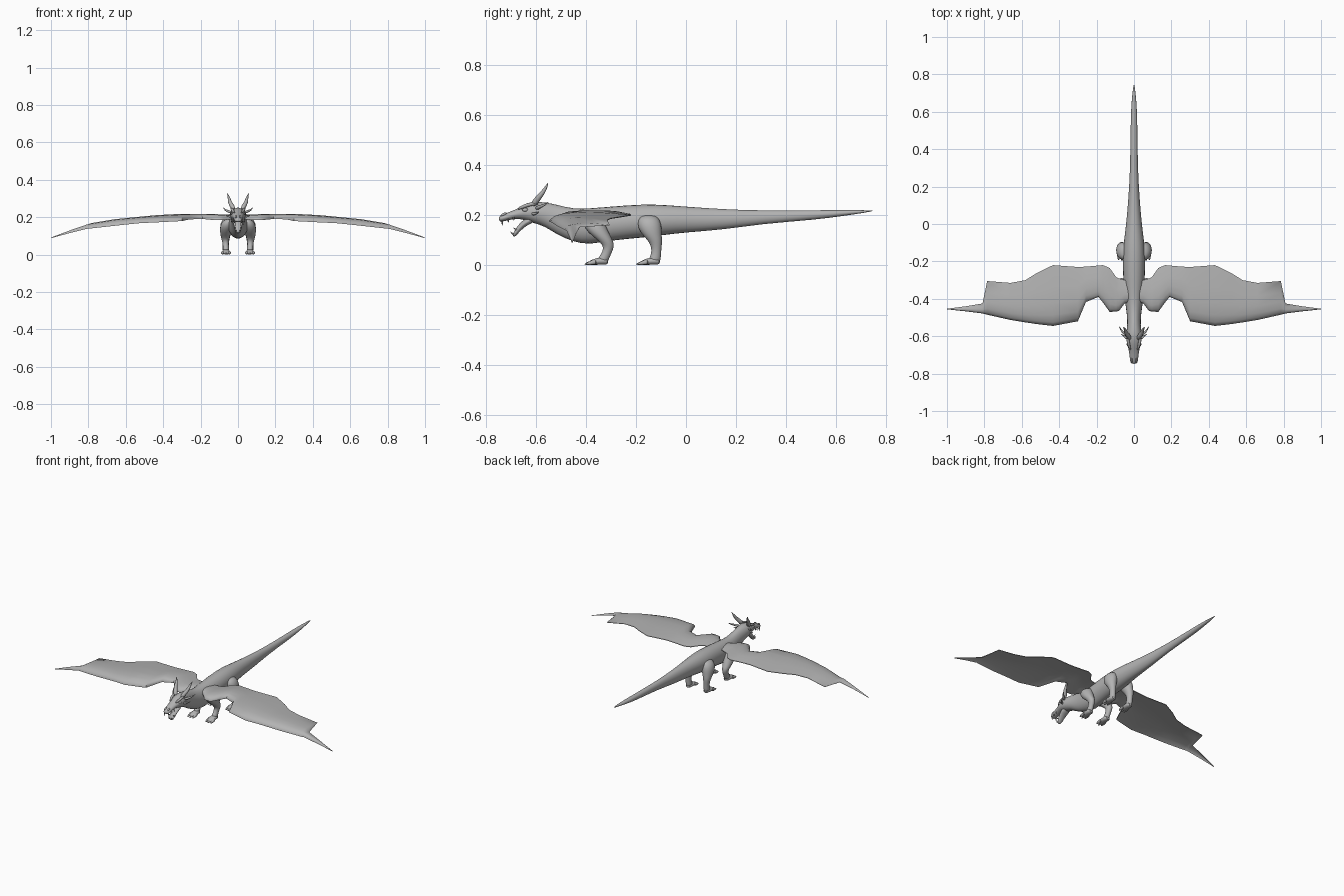
import bpy, bmesh, math
from mathutils import Vector

scale_grey = bpy.data.materials.new("scale_grey")
scale_grey.diffuse_color = (0.45, 0.45, 0.45, 1)


def loft(name, rings, sub=1, mirror=False, angle=60):
    """Skin a list of closed point rings and cap both ends."""
    bm = bmesh.new()
    vr = [[bm.verts.new(p) for p in r] for r in rings]
    n = len(vr[0])
    for a, b in zip(vr, vr[1:]):
        for i in range(n):
            bm.faces.new((a[i], a[(i + 1) % n], b[(i + 1) % n], b[i]))
    bm.faces.new(vr[0])
    bm.faces.new(vr[-1])
    bmesh.ops.recalc_face_normals(bm, faces=bm.faces)
    me = bpy.data.meshes.new(name)
    bm.to_mesh(me)
    bm.free()
    me.materials.append(scale_grey)
    ob = bpy.data.objects.new(name, me)
    bpy.context.collection.objects.link(ob)
    bpy.ops.object.select_all(action='DESELECT')
    ob.select_set(True)
    bpy.context.view_layer.objects.active = ob
    bpy.ops.object.shade_smooth_by_angle(angle=math.radians(angle))
    if mirror:
        m = ob.modifiers.new("mirror", 'MIRROR')
        m.use_mirror_merge = False
    if sub:
        ob.modifiers.new("smooth", 'SUBSURF').levels = sub
        ob.modifiers["smooth"].render_levels = sub
    return ob


def oval(c, u, v, n=12):
    c, u, v = Vector(c), Vector(u), Vector(v)
    return [c + u * math.cos(t) + v * math.sin(t)
            for t in (2 * math.pi * i / n for i in range(n))]


def spine_loft(name, secs, x=0, **kw):
    """Sections (y, top z, bottom z, half width) along the y axis."""
    return loft(name, [oval((x, y, (t + b) / 2), (w, 0, 0), (0, 0, (t - b) / 2))
                       for y, t, b, w in secs], **kw)


def tube(name, pts, n=8, **kw):
    """Tapering tube through (x, y, z, radius)."""
    ps = [Vector(p[:3]) for p in pts]
    rings = []
    for i, p in enumerate(pts):
        d = (ps[min(i + 1, len(ps) - 1)] - ps[max(i - 1, 0)]).normalized()
        u = d.cross(Vector((1, 0.1, 0.05))).normalized()
        rings.append(oval(ps[i], u * p[3], d.cross(u) * p[3], n))
    return loft(name, rings, **kw)


# body from snout to tail tip
spine_loft("body", [
    (-.748, .192, .176, .014), (-.738, .200, .171, .021), (-.715, .209, .177, .024),
    (-.68, .222, .185, .027), (-.645, .241, .179, .038), (-.605, .255, .164, .044),
    (-.565, .253, .153, .039), (-.515, .243, .118, .036), (-.45, .226, .089, .044),
    (-.385, .229, .077, .055), (-.30, .236, .096, .060), (-.17, .246, .106, .063),
    (-.08, .242, .118, .055), (0, .235, .128, .043), (.15, .224, .139, .030),
    (.30, .218, .163, .021), (.52, .219, .180, .019), (.62, .220, .194, .016),
    (.70, .219, .206, .009), (.748, .218, .215, .002)])

# lower jaw, hanging open
jaw = [(-.615, .183, .031, .018), (-.645, .168, .026, .014), (-.668, .145, .021, .011),
       (-.682, .126, .017, .009), (-.690, .114, .009, .005)]
loft("lower_jaw", [oval((0, y, z), (w, 0, 0), (0, h * .8, -h * .6)) for y, z, w, h in jaw])

# teeth along both jaws
for i, (x, y, z, dy, dz) in enumerate([
        (.015, -.736, .178, .003, -.024), (.021, -.712, .183, .003, -.016),
        (.022, -.69, .19, .003, -.014), (.011, -.690, .122, -.014, .012),
        (.016, -.678, .14, -.014, .009)]):
    tube(f"tooth_{i}", [(x, y, z, .004), (x, y + dy, z + dz, .0005)], n=6, sub=0, mirror=True)

# horns, side spikes, brows, eyes and nostrils
tube("horn", [(.022, -.615, .235, .013), (.030, -.598, .258, .014), (.045, -.580, .280, .011),
              (.047, -.563, .302, .008), (.058, -.550, .330, .001)], mirror=True)
tube("cheek_spike", [(.032, -.60, .225, .010), (.055, -.585, .232, .007),
                     (.070, -.565, .240, .005), (.080, -.548, .252, .001)], mirror=True)
tube("jaw_spike", [(.032, -.615, .205, .009), (.052, -.602, .203, .006),
                   (.072, -.585, .215, .001)], mirror=True)
tube("brow", [(.018, -.675, .222, .004), (.029, -.645, .236, .009),
              (.034, -.615, .245, .008), (.032, -.59, .243, .003)], mirror=True)
spine_loft("eye", [(-.655, .222, .218, .002), (-.648, .228, .212, .007),
                   (-.638, .228, .212, .007), (-.631, .222, .218, .002)], x=.033, mirror=True)
spine_loft("nostril", [(-.742, .198, .194, .002), (-.732, .209, .195, .007),
                       (-.715, .211, .2, .003)], x=.012, mirror=True)

# wings: stations (x, leading y, trailing y, leading z, crest z, trailing z)
stations = [
    (.00, -.41, -.30, .195, .214, .205), (.05, -.425, -.30, .195, .214, .205),
    (.08, -.465, -.291, .192, .214, .203), (.096, -.468, -.283, .192, .215, .203),
    (.13, -.47, -.235, .192, .217, .203), (.166, -.42, -.22, .196, .218, .204),
    (.19, -.39, -.222, .198, .218, .204), (.257, -.417, -.228, .196, .218, .204),
    (.30, -.52, -.23, .187, .218, .204), (.433, -.545, -.22, .180, .211, .200),
    (.52, -.535, -.262, .176, .203, .193), (.58, -.526, -.30, .170, .197, .187),
    (.66, -.513, -.315, .160, .189, .180), (.785, -.485, -.305, .144, .168, .160),
    (.81, -.478, -.425, .141, .160, .152), (.90, -.467, -.44, .117, .129, .124),
    (1.0, -.456, -.453, .088, .091, .089)]


def wing_section(x, y0, y1, zl, zc, zt):
    thick = .022 * min(1, (1.02 - x) * 2.2)
    top, low = [], []
    for s, rise, th in [(0, 0, .35), (.06, .5, .8), (.18, .85, 1), (.38, 1, .7),
                        (.65, .8, .45), (1, 0, .15)]:
        base = zl if s < .38 else zt
        z = base + (zc - base) * rise
        y = y0 + (y1 - y0) * s
        top.append((x, y, z))
        low.append((x, y, z - thick * th))
    return top + low[::-1]


loft("wing", [wing_section(*s) for s in stations], sub=0, mirror=True, angle=50)


# legs: horizontal sections (x, y, z, x radius, y radius)
def leg(name, secs, foot_y):
    loft(name, [oval((x, y, z), (rx, 0, 0), (0, ry, 0)) for x, y, z, rx, ry in secs],
         mirror=True)
    # flat foot and three toes
    spine_loft(name + "_foot", [
        (foot_y + .095, .022, .002, .014), (foot_y + .075, .032, 0, .021),
        (foot_y + .045, .028, 0, .023), (foot_y + .022, .018, 0, .022),
        (foot_y + .014, .012, .002, .016)], x=.064, mirror=True)
    for i, dx in enumerate((-.018, 0, .018)):
        spine_loft(f"{name}_toe_{i}", [
            (foot_y + .05, .024, 0, .009), (foot_y + .02, .017, 0, .009),
            (foot_y + (.004 if dx else -.002), .005, 0, .002)], x=.064 + dx, mirror=True)


leg("front_leg", [
    (.045, -.375, .190, .020, .025), (.055, -.37, .175, .034, .042),
    (.062, -.36, .145, .036, .046), (.067, -.338, .115, .030, .038),
    (.068, -.315, .090, .023, .027), (.067, -.308, .070, .018, .021),
    (.065, -.318, .045, .016, .020), (.064, -.332, .022, .018, .024),
    (.064, -.335, .008, .016, .022)], -.405)
leg("hind_leg", [
    (.045, -.150, .200, .022, .030), (.055, -.148, .180, .036, .046),
    (.060, -.145, .150, .038, .050), (.064, -.136, .120, .032, .040),
    (.067, -.122, .095, .024, .028), (.066, -.118, .070, .019, .021),
    (.065, -.119, .045, .017, .020), (.064, -.125, .022, .019, .025),
    (.064, -.127, .008, .016, .022)], -.198)
